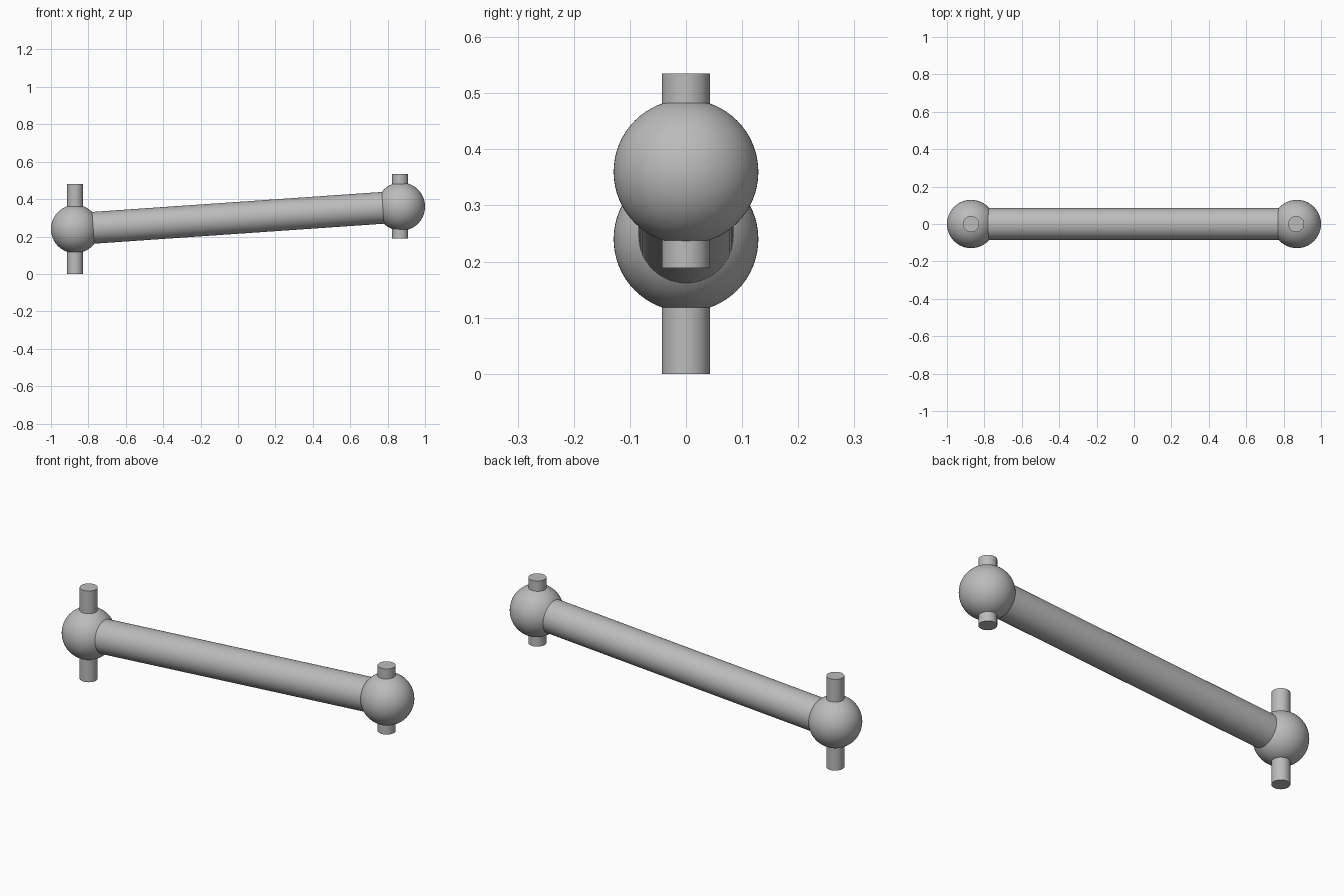
import bpy
import math
from mathutils import Vector

cube = bpy.data.objects.get("Cube")
if cube:
    bpy.data.objects.remove(cube, do_unlink=True)

# Single plain grey finish
grey = bpy.data.materials.new("grey metal")
grey.use_nodes = True
color = (0.5, 0.5, 0.5, 1)
grey.diffuse_color = color
grey.node_tree.nodes["Principled BSDF"].inputs["Base Color"].default_value = color


def finish(name):
    obj = bpy.context.object
    obj.name = name
    obj.data.materials.append(grey)
    bpy.ops.object.shade_smooth_by_angle(angle=math.radians(35))


def cylinder(name, start, end, radius):
    start, end = Vector(start), Vector(end)
    axis = end - start
    bpy.ops.mesh.primitive_cylinder_add(
        vertices=64, radius=radius, depth=axis.length,
        location=(start + end) / 2,
        rotation=axis.to_track_quat('Z', 'Y').to_euler())
    finish(name)


def ball(name, center):
    bpy.ops.mesh.primitive_uv_sphere_add(
        segments=64, ring_count=32, radius=0.129, location=center)
    finish(name)


right_end = (-0.871, 0, 0.24)
left_end = (0.871, 0, 0.36)

# Ball joints and the sloping shaft between them
ball("right_ball", right_end)
ball("left_ball", left_end)
cylinder("shaft", right_end, left_end, 0.085)

# Upright pins through the balls
cylinder("right_pin", (-0.871, 0, 0), (-0.871, 0, 0.481), 0.043)
cylinder("left_pin", (0.867, 0, 0.189), (0.867, 0, 0.535), 0.043)
